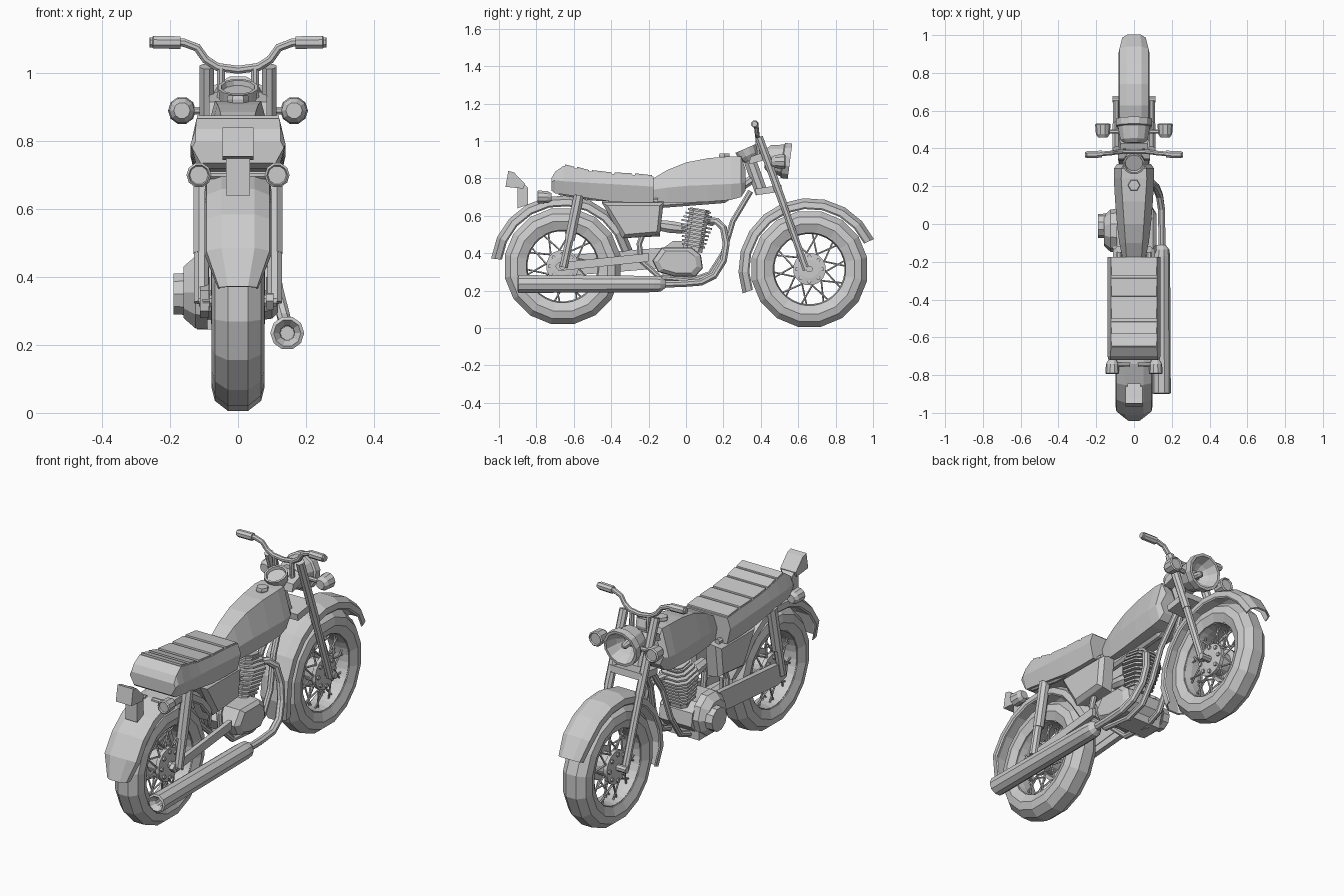
import bpy, math
from math import sin, cos, pi, radians
from mathutils import Vector as V


def loft(name, rings, loop=False):
    n, m = len(rings[0]), len(rings)
    faces = []
    for i in range(m if loop else m - 1):
        a, b = i * n, ((i + 1) % m) * n
        faces += [(a + j, a + (j + 1) % n, b + (j + 1) % n, b + j) for j in range(n)]
    if not loop:
        faces += [tuple(range(n))[::-1], tuple(range((m - 1) * n, m * n))]
    me = bpy.data.meshes.new(name)
    me.from_pydata([tuple(p) for r in rings for p in r], [], faces)
    ob = bpy.data.objects.new(name, me)
    bpy.context.collection.objects.link(ob)
    import bmesh
    bm = bmesh.new()
    bm.from_mesh(me)
    bmesh.ops.recalc_face_normals(bm, faces=bm.faces)
    bm.to_mesh(me)
    bm.free()
    return ob


def circle(c, t, r, n):
    t = V(t).normalized()
    u = t.cross(V((0, 1, 0)) if abs(t.x) > .5 else V((1, 0, 0))).normalized()
    w = t.cross(u)
    return [V(c) + r * (cos(2 * pi * (k + .5) / n) * u + sin(2 * pi * (k + .5) / n) * w) for k in range(n)]


def lathe(name, origin, axis, profile, n=12, loop=False):
    ax = V(axis).normalized()
    return loft(name, [circle(V(origin) + ax * d, ax, r, n) for d, r in profile], loop)


def tube(name, pts, r, n=8):
    pts = [V(p) for p in pts]
    rs = r if isinstance(r, list) else [r] * len(pts)
    last = len(pts) - 1
    rings = []
    for i, p in enumerate(pts):
        a = (p - pts[i - 1]).normalized() if i else V()
        b = (pts[i + 1] - p).normalized() if i < last else V()
        rings.append(circle(p, a + b, rs[i], n))
    return loft(name, rings)


def prism(name, yz, x0, x1):
    return loft(name, [[(x, y, z) for y, z in yz] for x in (x0, x1)])


def body(name, rows):
    # rows: y, z bottom / middle / top, half widths bottom / middle / top
    return loft(name, [[(-wb, y, zb), (wb, y, zb), (w, y, zm), (wt, y, zt), (-wt, y, zt), (-w, y, zm)]
                       for y, zb, zm, zt, wb, w, wt in rows])


def fender(name, cy, cz, a0, a1, n, w, R, tip):
    rings = []
    for i in range(n + 1):
        a = radians(a0 + (a1 - a0) * i / n)
        s = tip if i in (0, n) else 1
        sec = [(-w * s, R - .05), (-w * .95 * s, R - .02), (-w * .5 * s, R), (w * .5 * s, R),
               (w * .95 * s, R - .02), (w * s, R - .05)]
        sec += [(x * .93, r - .008) for x, r in sec[::-1]]
        rings.append([(x, cy + r * cos(a), cz + r * sin(a)) for x, r in sec])
    return loft(name, rings)


# Wheels: tyre, rim, hub, bolts and crossed spokes
for tag, cy, cz in (("front", .66, .315), ("rear", -.66, .33)):
    c = V((0, cy, cz))
    lathe(tag + "_tyre", c, (1, 0, 0), [(-.03, .315), (.03, .315), (.068, .285), (.078, .245), (.06, .2),
                                       (-.06, .2), (-.078, .245), (-.068, .285)], 16, True)
    lathe(tag + "_rim", c, (1, 0, 0), [(-.055, .21), (.055, .21), (.055, .195), (.02, .188), (-.02, .188),
                                      (-.055, .195)], 32, True)
    lathe(tag + "_hub", c, (1, 0, 0), [(-.06, .05), (-.055, .088), (-.035, .088), (-.03, .06), (.03, .06),
                                      (.035, .088), (.055, .088), (.06, .05)], 16)
    tube(tag + "_axle", [c + V((-.115, 0, 0)), c + V((.115, 0, 0))], .018)
    for s in (-1, 1):
        for k in range(8):
            a = 2 * pi * k / 8
            p = c + V((s * .05, .068 * cos(a), .068 * sin(a)))
            tube(tag + "_hub_bolt", [p, p + V((s * .016, 0, 0))], .011, 6)
        for k in range(20):
            a = 2 * pi * k / 20
            b = a + (.55 if k % 2 else -.55)
            tube(tag + "_spoke", [c + V((s * .045, .075 * cos(a), .075 * sin(a))),
                                  c + V((s * .02, .196 * cos(b), .196 * sin(b)))], .005, 5)

# Fenders
fender("front_fender", .66, .315, 25, 200, 10, .082, .38, .8)
fender("rear_fender", -.66, .325, 14, 173, 9, .098, .385, .6)

# Seat with raised cross pads
top = [(-.655, .873), (-.59, .86), (-.51, .842), (-.39, .83), (-.28, .825), (-.175, .815)]
body("seat", [(-.72, .735, .78, .80, .11, .135, .125), (-.70, .72, .79, .835, .12, .14, .125)] +
     [(y, .715 - .045 * min(1, (y + .66) / .3), .785 - .06 * (y + .66), z - .006, .12, .14, .122)
      for y, z in top])
for (y0, z0), (y1, z1) in zip(top, top[1:]):
    prism("seat_pad", [(y0 + .006, z0 - .015), (y0 + .008, z0 + .002), (y1 - .008, z1 + .002),
                       (y1 - .006, z1 - .015)], -.12, .12)

# Fuel tank and cap
body("fuel_tank", [(-.175, .675, .74, .80, .05, .062, .04), (-.1, .67, .75, .845, .06, .078, .045),
                   (.0, .67, .76, .885, .07, .09, .052), (.12, .675, .765, .908, .08, .1, .06),
                   (.24, .685, .77, .918, .085, .107, .068), (.295, .70, .775, .918, .08, .105, .065),
                   (.318, .735, .78, .85, .07, .09, .055)])
lathe("tank_cap", (0, .205, .90), (0, 0, 1), [(0, .028), (.022, .033), (.034, .03)], 6)

# Side covers and battery box
for s in (-1, 1):
    loft("side_cover", [[(s * x, y, z) for y, z in yz] for x, yz in (
        (.03, [(-.45, .68), (-.12, .68), (-.14, .49), (-.34, .48)]),
        (.09, [(-.45, .67), (-.12, .67), (-.14, .50), (-.34, .48)]),
        (.112, [(-.42, .655), (-.14, .655), (-.155, .515), (-.325, .5)]))])

# Engine case and covers
case = [(-.18, .36), (-.15, .30), (-.06, .275), (.05, .275), (.09, .32), (.08, .39), (.03, .43), (-.13, .43)]
prism("crankcase", case, -.095, .08)
loft("right_engine_cover", [[(x, -.045 + (y + .045) * k, .355 + (z - .355) * k) for y, z in case]
                            for x, k in ((.08, 1), (.1, .97), (.118, .75))])
lathe("left_engine_cover", (-.09, -.035, .355), (-1, 0, 0), [(0, .115), (.035, .112), (.07, .08)], 10)
lathe("left_engine_cap", (-.15, -.01, .35), (-1, 0, 0), [(0, .065), (.04, .063)], 10)
prism("engine_mount", [(-.06, .245), (.06, .245), (.06, .29), (-.06, .29)], -.12, .06)

# Finned cylinder, leaning forward
ax = V((0, .17, 1)).normalized()
base, fwd = V((0, .035, .41)), V((0, ax.z, -ax.y))


def slab(name, h0, h1, w):
    sec = [(-w, -.6 * w), (-.6 * w, -w), (.6 * w, -w), (w, -.6 * w), (w, .6 * w), (.6 * w, w),
           (-.6 * w, w), (-w, .6 * w)]
    loft(name, [[base + ax * h + fwd * b + V((a, 0, 0)) for a, b in sec] for h in (h0, h1)])


slab("cylinder_core", 0, .23, .052)
for i, w in enumerate((.062, .066, .07, .074, .078, .082, .086, .08, .072, .062)):
    slab("cooling_fin", .025 + i * .021, .035 + i * .021, w)
tube("carburettor", [(0, .0, .53), (0, -.08, .54), (0, -.15, .55)], [.028, .035, .03])

# Exhaust
tube("exhaust_header", [(.03, .11, .575), (.06, .165, .57), (.085, .20, .535), (.1, .215, .45), (.115, .20, .36),
                        (.135, .15, .28), (.145, .08, .245), (.147, -.02, .237), (.147, -.14, .235)], .02)
lathe("muffler", (.145, -.11, .235), (0, -1, 0), [(0, .022), (.025, .042), (.06, .046), (.785, .05), (.79, .04),
                                                  (.765, .022), (.7, .02)], 10)

# Frame
tube("frame_backbone", [(0, .36, .80), (0, .2, .69), (0, -.2, .66)], .025)
for s in (-1, 1):
    tube("frame_cradle", [(s * .015, .345, .73), (s * .035, .25, .57), (s * .05, .20, .40), (s * .055, .13, .29),
                          (s * .06, .03, .255), (s * .065, -.14, .27), (s * .065, -.24, .36), (s * .065, -.25, .45),
                          (s * .065, -.2, .58), (s * .06, -.2, .68)], .016)
    tube("seat_rail", [(s * .08, -.15, .68), (s * .095, -.5, .695), (s * .095, -.68, .725)], .015)
    prism("swingarm", [(-.2, .40), (-.2, .355), (-.68, .305), (-.70, .33), (-.68, .35)], s * .082, s * .105)
    # Rear shocks
    tube("shock_lower", [(s * .108, -.655, .325), (s * .108, -.61, .53)], .023)
    tube("shock_upper", [(s * .104, -.622, .47), (s * .104, -.573, .71)], .029)
prism("chain_guard", [(-.12, .43), (-.12, .32), (-.62, .28), (-.69, .30), (-.70, .36), (-.62, .39)], -.112, -.085)

# Steering head and clamps
tube("steering_head", [(0, .34, .90), (0, .405, .72)], .036)
prism("upper_clamp", [(.335, .875), (.345, .915), (.425, .945), (.45, .905)], -.085, .085)
prism("lower_clamp", [(.375, .71), (.37, .745), (.51, .765), (.515, .73)], -.092, .092)

# Front fork
for s in (-1, 1):
    tube("fork_upper", [(s * .092, .39, 1.02), (s * .092, .523, .655)], .023)
    tube("fork_lower", [(s * .092, .512, .685), (s * .092, .643, .31)], .02)

# Handlebar and grips
tube("handlebar", [(-.2, .368, 1.092), (-.16, .372, 1.09), (-.12, .376, 1.075), (-.095, .38, 1.04),
                   (-.06, .383, 1.018), (0, .384, 1.01), (.06, .383, 1.018), (.095, .38, 1.04),
                   (.12, .376, 1.075), (.16, .372, 1.09), (.2, .368, 1.092)], .013)
for s in (-1, 1):
    lathe("grip", (s * .17, .37, 1.09), (s, -.04, .01), [(0, .02), (.08, .02), (.082, .016), (.09, .016)], 8)
    tube("bar_riser", [(s * .05, .388, .91), (s * .05, .383, 1.015)], .013)

# Gauge
lathe("gauge", (0, .345, .895), (0, -.4, .92), [(0, .035), (.03, .055), (.07, .06), (.07, .05), (.055, .046)], 12)

# Headlight with open bowl and bulb
hd = (0, 1, -.13)
lathe("headlight", (0, .425, .908), hd, [(0, .055), (.02, .075), (.09, .088), (.095, .098), (.132, .098),
                                        (.132, .084), (.08, .06), (.05, .03)], 12)
lathe("headlight_bulb", (0, .47, .90), hd, [(0, .02), (.05, .018), (.065, .006)], 8)

# Turn signals
cup = [(0, .024), (.02, .037), (.07, .041), (.075, .034), (.068, .03)]
for s in (-1, 1):
    lathe("front_signal", (s * .165, .457, .89), (0, 1, 0), cup, 10)
    tube("front_signal_stalk", [(s * .06, .49, .89), (s * .15, .49, .89)], .012)
    lathe("rear_signal", (s * .115, -.72, .70), (0, -1, 0), [(d, r * .9) for d, r in cup], 10)
    tube("rear_signal_stalk", [(s * .02, -.745, .70), (s * .11, -.745, .70)], .012)

# Tail light
prism("tail_light_bracket", [(-.90, .76), (-.90, .64), (-.845, .66), (-.845, .75), (-.88, .785)], -.035, .035)
prism("tail_light", [(-.965, .755), (-.95, .84), (-.92, .832), (-.86, .77), (-.87, .745)], -.046, .046)
